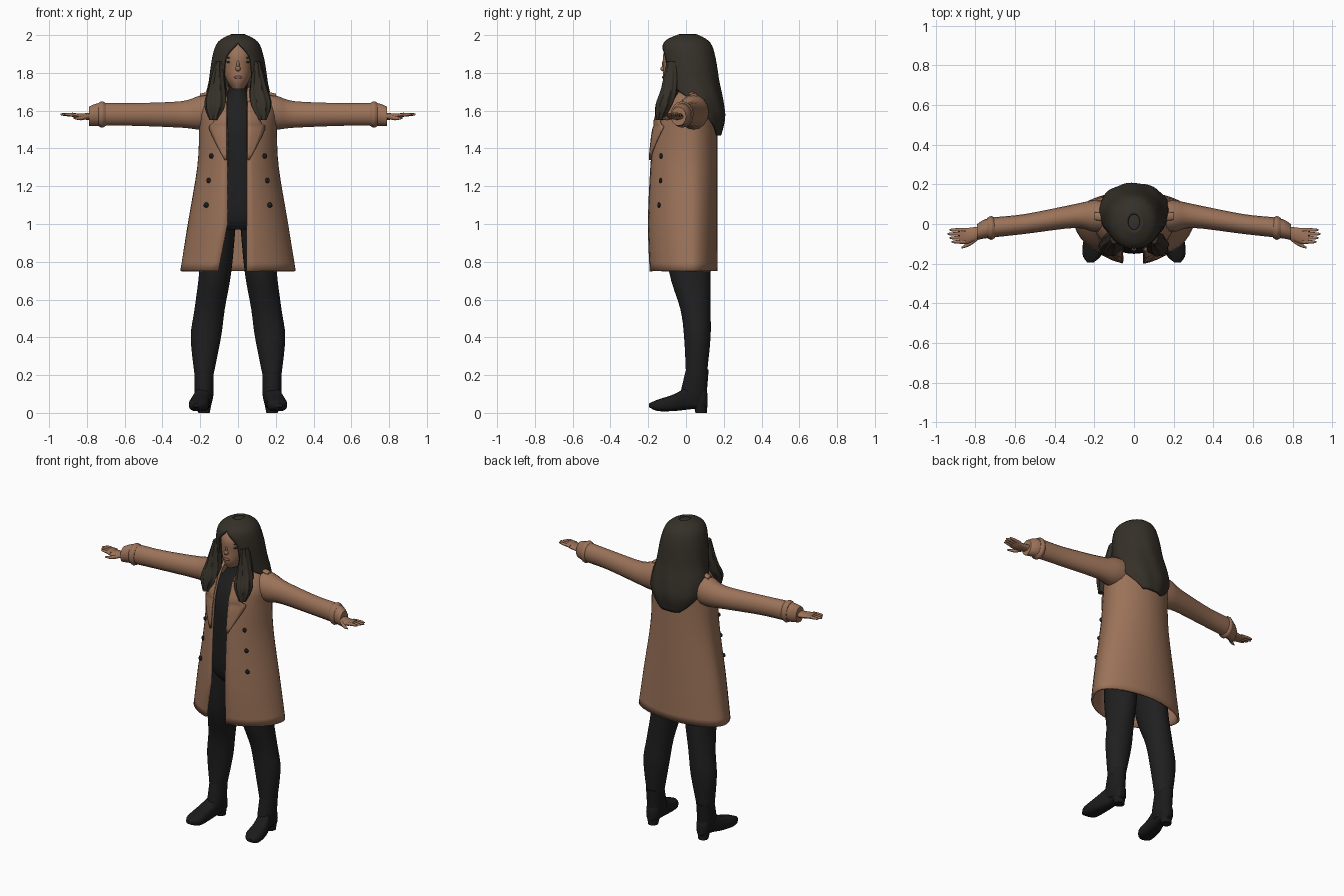
import bpy, bmesh
from math import sin, cos, asin, pi, copysign

if "Cube" in bpy.data.objects:
    bpy.data.objects.remove(bpy.data.objects["Cube"])


def material(name, red, green, blue):
    mat = bpy.data.materials.new(name)
    mat.use_nodes = True
    mat.diffuse_color = (red, green, blue, 1)
    shader = mat.node_tree.nodes["Principled BSDF"]
    shader.inputs["Base Color"].default_value = mat.diffuse_color
    return mat


tan_cloth = material("tan_cloth", .33, .17, .1)
skin = material("skin", .33, .17, .1)
lip_colour = material("lip_colour", .26, .11, .08)
brown_hair = material("dark_brown_hair", .036, .03, .022)
black_cloth = material("black_cloth", .014, .014, .015)
black_leather = material("black_leather", .011, .011, .012)


def power(value, exponent):
    return copysign(abs(value) ** exponent, value)


def smooth(rows, steps=4):
    """Fill in a smooth curve through a few key rows."""
    padded = [rows[0], *rows, rows[-1]]
    filled = []
    for before, start, end, after in zip(padded, padded[1:], padded[2:], padded[3:]):
        for step in range(steps):
            t = step / steps
            filled.append([
                q + t * ((r - p) + t * ((2 * p - 5 * q + 4 * r - s) + t * (3 * q - p - 3 * r + s))) / 2
                for p, q, r, s in zip(before, start, end, after)])
    return filled + [rows[-1]]


def oval(z, centre, width, front, back, middle=None, shape=1, open_left=0, open_right=0, wave=0):
    """Level section that starts at the front, with an optional front opening."""
    count = 40
    middle = (front + back) / 2 if middle is None else middle
    points = []
    for i in range(count + 1):
        angle = open_left + (2 * pi - open_left - open_right) * i / count
        ripple = 1 + wave * sin(9 * angle + 14 * z)
        ahead = power(cos(angle), shape)
        depth = middle - front if ahead > 0 else back - middle
        points.append((centre + ripple * width * power(sin(angle), shape),
                       middle - ripple * depth * ahead, z))
    return points


def ring(count=16):
    return [(cos(2 * pi * i / count), sin(2 * pi * i / count)) for i in range(count + 1)]


def finish(ob, mat):
    ob.data.materials.append(mat)
    for face in ob.data.polygons:
        face.use_smooth = True
    ob.data.set_sharp_from_angle(angle=.8)


def loft(name, sections, mat, sheet=False, thickness=0):
    """Skin a row of sections; a sheet stays open at its ends."""
    bm = bmesh.new()
    rows = [[bm.verts.new(point) for point in section] for section in sections]
    for low, high in zip(rows, rows[1:]):
        for a, b, c, d in zip(low, low[1:], high[1:], high):
            bm.faces.new((a, b, c, d))
    if not sheet:
        bm.faces.new(rows[0])
        bm.faces.new(rows[-1])
    bmesh.ops.remove_doubles(bm, verts=bm.verts, dist=.0005)
    bmesh.ops.recalc_face_normals(bm, faces=bm.faces)
    mesh = bpy.data.meshes.new(name)
    bm.to_mesh(mesh)
    bm.free()
    ob = bpy.data.objects.new(name, mesh)
    bpy.context.collection.objects.link(ob)
    finish(ob, mat)
    if thickness:
        solid = ob.modifiers.new("thickness", "SOLIDIFY")
        solid.thickness = thickness
        solid.offset = 0


def upright(name, rows, mat, side=1, wave=0):
    """Solid from rows of height, centre, half width, front, back."""
    loft(name, [oval(z, side * centre, width, front, back, wave=wave)
                for z, centre, width, front, back in smooth(rows)], mat)


def along_arm(name, side, rows, mat):
    """Solid from rows of x, y, z, half depth, half height."""
    loft(name, [[(side * x, y + depth * c, z + height * s) for c, s in ring()]
                for x, y, z, depth, height in smooth(rows)], mat)


def along_foot(name, side, rows, mat):
    """Solid from rows of y, centre, half width, bottom, top."""
    loft(name, [[(side * (centre + width * power(c, .7)), y,
                  (bottom + top) / 2 + (top - bottom) / 2 * power(s, .7)) for c, s in ring()]
                for y, centre, width, bottom, top in smooth(rows)], mat)


def blob(name, location, size, mat):
    bpy.ops.mesh.primitive_uv_sphere_add(segments=16, ring_count=8, radius=1, location=location)
    ob = bpy.context.object
    ob.name = name
    ob.scale = size
    finish(ob, mat)


# Coat body: height, half width, front, back
coat_rows = smooth([(.75, .3, -.19, .16), (1, .26, -.2, .16), (1.3, .21, -.19, .16),
                    (1.5, .2, -.17, .16), (1.6, .2, -.14, .16), (1.68, .15, -.1, .14),
                    (1.72, .08, -.06, .1)])
coat_middle = .03


def coat_gap(z, side):
    return .05 if side > 0 else .06 + .2 * max(0, 1 - z)


def coat_front(x, z):
    """Surface of the coat front at a given place."""
    _, width, front, _ = min(coat_rows, key=lambda row: abs(row[0] - z))
    return coat_middle - (coat_middle - front) * max(0, 1 - (x / width) ** 2) ** .5


loft("coat_body", [oval(z, 0, width, front, back, coat_middle, 1.05,
                        asin(coat_gap(z, 1) / width), asin(coat_gap(z, -1) / width))
                   for z, width, front, back in coat_rows], tan_cloth, sheet=True, thickness=.012)

for side, label in ((1, "left_"), (-1, "right_")):
    # Lapel: height and flap width
    flap = []
    for z, width in smooth([(1.34, .01), (1.5, .09), (1.54, .07), (1.65, .05)]):
        inner = coat_gap(z, side)
        edge = [inner + width * k / 4 for k in range(5)]
        flap.append([(side * x, coat_front(x, z) - .012, z) for x in edge])
    loft(label + "lapel", flap, tan_cloth, sheet=True, thickness=.008)

    # Column of buttons
    for i in range(3):
        x, z = .14 + .014 * i, 1.36 - .13 * i
        blob(f"{label}button_{i}", (side * x, coat_front(x, z) - .005, z),
             (.014, .009, .014), black_leather)

    # Sleeve with cuff strap and shoulder tab
    along_arm(label + "sleeve", side, [
        (.1, .04, 1.6, .08, .09), (.2, .04, 1.59, .08, .09), (.3, .04, 1.58, .06, .07),
        (.55, 0, 1.58, .05, .06), (.73, -.02, 1.58, .05, .06), (.79, -.04, 1.57, .04, .05)], tan_cloth)
    along_arm(label + "cuff_strap", side, [
        (.7, -.02, 1.58, .05, .06), (.72, -.02, 1.58, .06, .07), (.74, -.02, 1.58, .05, .06)], tan_cloth)
    along_arm(label + "shoulder_tab", side, [
        (.12, .03, 1.7, .02, .01), (.2, .04, 1.68, .02, .01)], tan_cloth)

    # Hand
    along_arm(label + "palm", side, [
        (.76, -.04, 1.57, .03, .02), (.84, -.06, 1.57, .04, .015), (.88, -.06, 1.58, .04, .01)], skin)
    for i in range(4):
        y = -.09 + .02 * i
        tip = .94 - .01 * abs(i - 2)
        along_arm(f"{label}finger_{i}", side, [
            (.85, y, 1.575, .01, .01), (tip - .02, y, 1.58, .008, .008), (tip, y, 1.58, .003, .003)], skin)
    along_arm(label + "thumb", side, [
        (.79, -.07, 1.57, .014, .012), (.83, -.1, 1.56, .012, .011), (.87, -.12, 1.56, .004, .004)], skin)

    # Trouser leg
    upright(label + "leg", [
        (1.02, .1, .09, -.11, .12), (.75, .12, .085, -.09, .13), (.55, .15, .08, -.03, .13),
        (.4, .17, .08, -.01, .13), (.2, .18, .05, 0, .11)], black_cloth, side)

    # Boot
    upright(label + "boot_shaft", [
        (.23, .18, .05, 0, .12), (.1, .18, .05, -.03, .11), (.05, .18, .04, -.03, .11)],
        black_leather, side)
    along_foot(label + "boot_foot", side, [
        (.115, .18, .02, .03, .1), (.09, .18, .04, .02, .14), (.03, .18, .04, .02, .15),
        (-.06, .2, .05, .01, .1), (-.15, .21, .05, .01, .07), (-.195, .22, .015, .03, .05)],
        black_leather)
    upright(label + "boot_heel", [(0, .18, .03, .05, .11), (.05, .18, .04, .04, .11)],
            black_leather, side)

    # Hair lock over the chest
    upright(label + "hair_lock", [
        (1.86, .1, .02, -.1, -.04), (1.72, .11, .045, -.13, -.04), (1.63, .12, .055, -.16, -.07),
        (1.55, .13, .02, -.16, -.12)], brown_hair, side, wave=.08)

    # Eye and brow
    for part, z, thin in (("eye", 1.857, .006), ("brow", 1.88, .004)):
        blob(label + part, (side * .043, -.1, z), (.018, .006, thin), brown_hair)

# Sweater under the coat
upright("sweater", [
    (.97, 0, .12, -.1, .12), (1.06, 0, .18, -.14, .13), (1.4, 0, .16, -.15, .13),
    (1.55, 0, .15, -.13, .12), (1.68, 0, .06, -.07, .07), (1.75, 0, .05, -.06, .05)], black_cloth)

# Head and face
upright("head", [
    (1.715, 0, .03, -.1, .02), (1.76, 0, .06, -.12, .07), (1.82, 0, .077, -.12, .08),
    (1.9, 0, .08, -.12, .09), (1.96, 0, .05, -.08, .07)], skin)
blob("nose", (0, -.12, 1.822), (.014, .016, .014), skin)
blob("nose_bridge", (0, -.117, 1.845), (.008, .01, .025), skin)
blob("lips", (0, -.12, 1.777), (.022, .007, .008), lip_colour)

# Long hair: height, half width, front, back, half angle left open for the face
hair_rows = smooth([
    (2, .03, -.03, .05, 0), (1.96, .1, -.11, .12, 0), (1.88, .13, -.12, .15, .5),
    (1.75, .15, -.1, .17, .6), (1.65, .17, -.07, .19, 1.4), (1.56, .16, -.02, .2, 1.8),
    (1.47, .1, .05, .18, 2.4)])
hair_sections = []
for z, width, front, back, opening in hair_rows:
    opening = max(0, opening)
    hair_sections.append(oval(z, 0, width, front, back, open_left=opening, open_right=opening,
                              wave=.04 * min(1, 2 - z)))
loft("long_hair", hair_sections, brown_hair, sheet=True, thickness=.014)
blob("hair_crown", (0, .01, 1.985), (.045, .055, .015), brown_hair)
